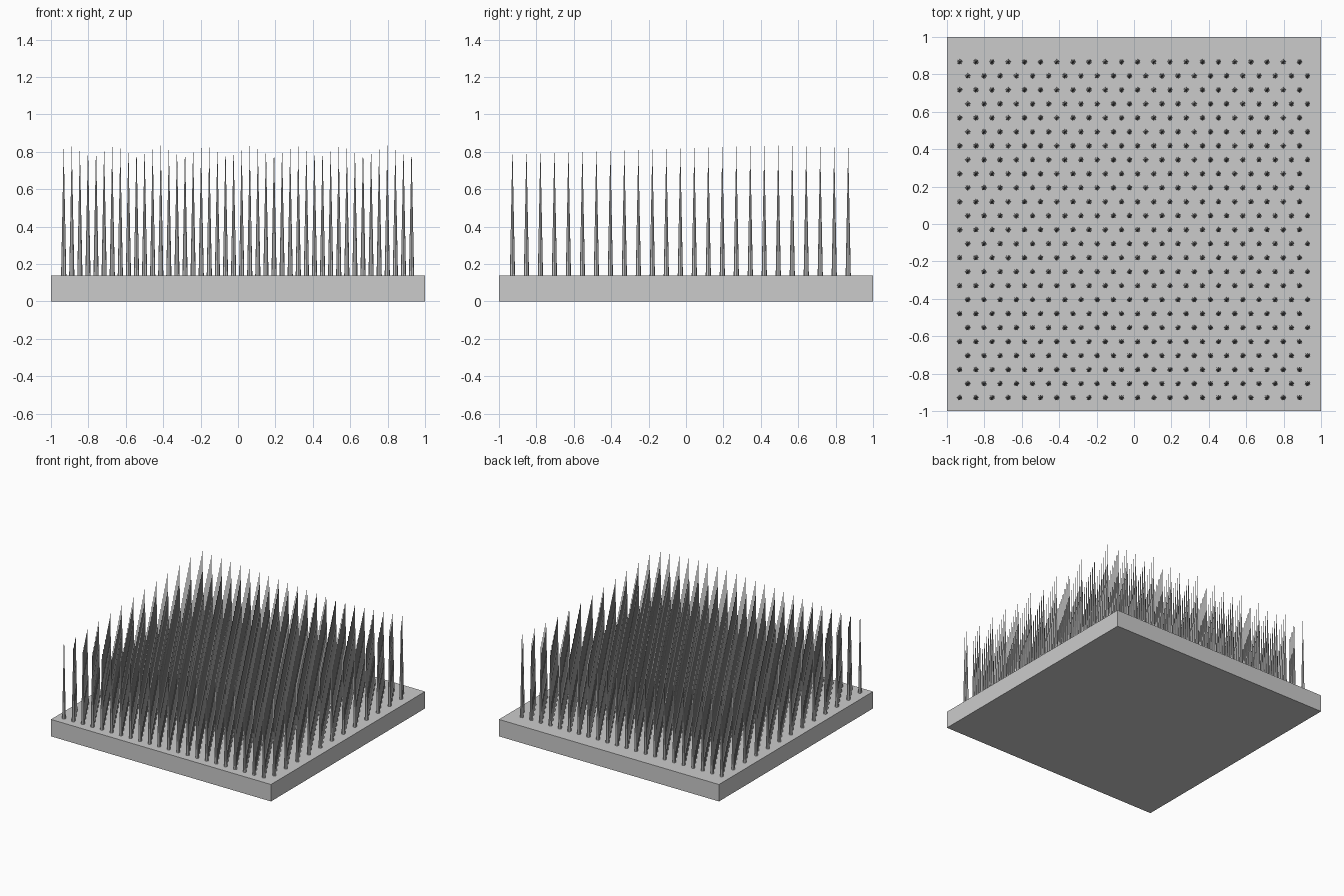
import bpy
import bmesh
from mathutils import Matrix, Vector

cube = bpy.data.objects.get("Cube")
if cube:
    bpy.data.objects.remove(cube, do_unlink=True)

SLAB = 0.139              # slab thickness
STEP_X = 0.0865           # spacing within a row
STEP_Y = 0.0748           # spacing between rows
COLS, ROWS = 22, 25
RADIUS, LENGTH, SIDES = 0.0139, 0.695, 8
START = Vector((-0.932, -0.928, SLAB))

grey = bpy.data.materials.new("plain_grey")
grey.use_nodes = True
colour = (0.6, 0.6, 0.6, 1)
grey.diffuse_color = colour
grey.node_tree.nodes["Principled BSDF"].inputs["Base Color"].default_value = colour


def make_object(name, bm):
    mesh = bpy.data.meshes.new(name)
    bm.to_mesh(mesh)
    bm.free()
    mesh.materials.append(grey)
    obj = bpy.data.objects.new(name, mesh)
    bpy.context.collection.objects.link(obj)
    return obj


def add_array(obj, count, offset):
    array = obj.modifiers.new("Array", "ARRAY")
    array.count = count
    array.use_relative_offset = False
    array.use_constant_offset = True
    array.constant_offset_displace = offset


def spike_rows(name, origin, rows):
    """One pointed spike, repeated along a row and then over every second row."""
    bm = bmesh.new()
    bmesh.ops.create_cone(bm, cap_ends=True, segments=SIDES, radius1=RADIUS,
                          radius2=0, depth=LENGTH,
                          matrix=Matrix.Translation((0, 0, LENGTH / 2)))
    obj = make_object(name, bm)
    obj.location = origin
    add_array(obj, COLS, (STEP_X, 0, 0))
    add_array(obj, rows, (0, 2 * STEP_Y, 0))


# Square base slab
bm = bmesh.new()
bmesh.ops.create_cube(bm, size=1, matrix=Matrix.Translation((0, 0, SLAB / 2))
                      @ Matrix.Diagonal((2, 2, SLAB, 1)))
make_object("base_slab", bm)

# Spikes in staggered rows
spike_rows("spikes_even_rows", START, (ROWS + 1) // 2)
spike_rows("spikes_odd_rows", START + Vector((STEP_X / 2, STEP_Y, 0)), ROWS // 2)
